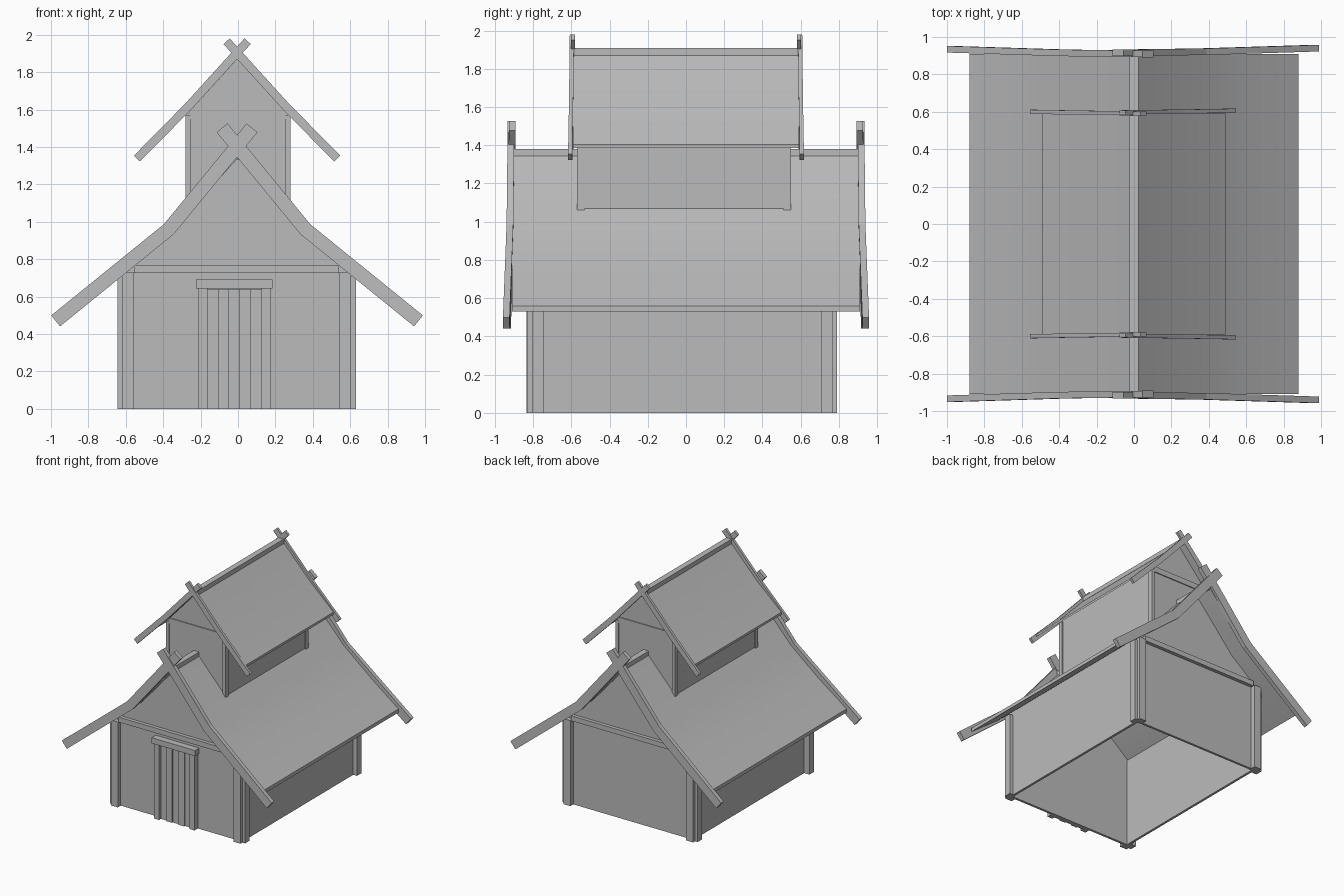
import bpy, bmesh
from mathutils import Vector

cube = bpy.data.objects.get("Cube")
if cube:
    bpy.data.objects.remove(cube, do_unlink=True)

GREY = (0.5, 0.5, 0.5, 1)
mat = bpy.data.materials.new("plain grey")
mat.use_nodes = True
mat.diffuse_color = GREY
mat.node_tree.nodes["Principled BSDF"].inputs["Base Color"].default_value = GREY


def loft(name, rings, smooth=False):
    """Closed solid through a list of matching cross-sections."""
    bm = bmesh.new()
    loops = [[bm.verts.new(p) for p in ring] for ring in rings]
    n = len(loops[0])
    for a, b in zip(loops, loops[1:]):
        for i in range(n):
            j = (i + 1) % n
            bm.faces.new((a[i], a[j], b[j], b[i]))
    bm.faces.new(loops[0])
    bm.faces.new(loops[-1][::-1])
    bmesh.ops.recalc_face_normals(bm, faces=bm.faces)
    mesh = bpy.data.meshes.new(name)
    bm.to_mesh(mesh)
    bm.free()
    mesh.materials.append(mat)
    obj = bpy.data.objects.new(name, mesh)
    bpy.context.collection.objects.link(obj)
    if smooth:
        bpy.ops.object.select_all(action='DESELECT')
        obj.select_set(True)
        bpy.context.view_layer.objects.active = obj
        bpy.ops.object.shade_smooth_by_angle()
    return obj


def prism(name, profile, y0, y1, smooth=False):
    return loft(name, [[(x, y, z) for x, z in profile] for y in (y0, y1)], smooth)


def box(name, x0, x1, y0, y1, z0, z1):
    return prism(name, [(x0, z0), (x1, z0), (x1, z1), (x0, z1)], y0, y1)


def both(half):
    """Mirror a half profile, listed from the eave to the ridge."""
    return half + [(-x, z) for x, z in reversed(half) if x > 0]


def roof(name, half, thick, length):
    top = both(half)
    under = [(x, z - thick) for x, z in reversed(top)]
    prism(name, top + under, -length, length, True)


def bargeboard(name, path, width, thick):
    """Bent board through (x, y, z) points, mitred at the bend."""
    pts = [Vector(p) for p in path]
    dirs = [Vector((b.x - a.x, 0, b.z - a.z)).normalized() for a, b in zip(pts, pts[1:])]
    rings = []
    for i, p in enumerate(pts):
        d = (dirs[max(i - 1, 0)] + dirs[min(i, len(dirs) - 1)]).normalized()
        side = Vector((-d.z, 0, d.x)) * width / 2
        out = Vector((0, thick / 2, 0))
        rings.append([p + side + out, p + side - out, p - side - out, p - side + out])
    loft(name, rings)


def bargeboards(prefix, path, width, thick):
    for end, sy in (("front", -1), ("back", 1)):
        for hand, sx in (("left", 1), ("right", -1)):
            bargeboard(f"{prefix}_{end}_{hand}_bargeboard",
                       [(x * sx - 0.005, sy * (y + 0.003 * sx), z) for x, y, z in path],
                       width, thick)


# Lower storey: hollow shell with open bottom
X, Y0, Y1 = 0.595, -0.79, 0.75
gable = both([(X, 0), (X, 0.755), (0.36, 0.935), (0, 1.345)])
prism("front_wall", gable, Y0, Y0 + 0.02)
prism("back_wall", gable, Y1 - 0.02, Y1)
for hand, s in (("left", 1), ("right", -1)):
    box(f"{hand}_side_wall", s * X, s * (X - 0.02), Y0, Y1, 0, 0.75)

# Paired corner posts and tie beams
for end, y, sy in (("front", -0.83, 1), ("back", 0.79, -1)):
    for hand, x, sx in (("left", 0.63, -1), ("right", -0.645, 1)):
        box(f"{end}_{hand}_end_post", x + sx * 0.025, x + sx * 0.09, y, y + sy * 0.06, 0, 0.73)
        box(f"{end}_{hand}_side_post", x, x + sx * 0.05, y + sy * 0.025, y + sy * 0.085, 0, 0.71)
    box(f"{end}_tie_beam", -0.555, 0.54, y + sy * 0.01, y + sy * 0.06, 0.725, 0.768)

# Plank door with frame posts and lintel
for i in range(5):
    x = -0.165 + i * 0.058
    box(f"door_plank_{i}", x, x + 0.058, -0.81 - 0.01 * (i % 2), -0.77, 0, 0.64)
for hand, x in (("right", -0.21), ("left", 0.125)):
    box(f"door_{hand}_jamb", x, x + 0.048, -0.835, -0.77, 0, 0.645)
box("door_lintel", -0.225, 0.185, -0.845, -0.77, 0.642, 0.69)

# Lower roof
roof("lower_roof", [(0.88, 0.56), (0.62, 0.753), (0.37, 0.965), (0, 1.37)], 0.03, 0.91)
box("lower_ridge_beam", -0.025, 0.025, -0.9, 0.9, 1.33, 1.38)
bargeboards("lower", [(0.97, 0.937, 0.47), (0.365, 0.918, 0.96), (-0.08, 0.912, 1.502)],
            0.075, 0.035)

# Upper storey, its foot following the lower roof
U = 0.268
upper_gable = [(0, 1.345), (U, 1.05), (U, 1.58), (0, 1.875), (-U, 1.58), (-U, 1.05)]
for end, s in (("front", -1), ("back", 1)):
    prism(f"upper_{end}_wall", upper_gable, s * 0.55 - 0.01, s * 0.53 - 0.01)
    y = s * 0.56 - 0.01
    for hand, sx in (("left", 1), ("right", -1)):
        box(f"upper_{end}_{hand}_post", sx * 0.253, sx * 0.282, y, y - s * 0.04, 1.05, 1.57)
    box(f"upper_{end}_tie_beam", -0.255, 0.255, y - s * 0.002, y - s * 0.03, 1.55, 1.598)
for hand, s in (("left", 1), ("right", -1)):
    box(f"upper_{hand}_side_wall", s * 0.275, s * 0.255, -0.56, 0.54, 1.05, 1.58)

# Upper roof
roof("upper_roof", [(0.49, 1.405), (0.26, 1.615), (0, 1.895)], 0.02, 0.59)
box("upper_ridge_beam", -0.025, 0.025, -0.595, 0.595, 1.87, 1.908)
bargeboards("upper", [(0.535, 0.603, 1.338), (0.262, 0.598, 1.615), (-0.056, 0.594, 1.965)],
            0.045, 0.022)
